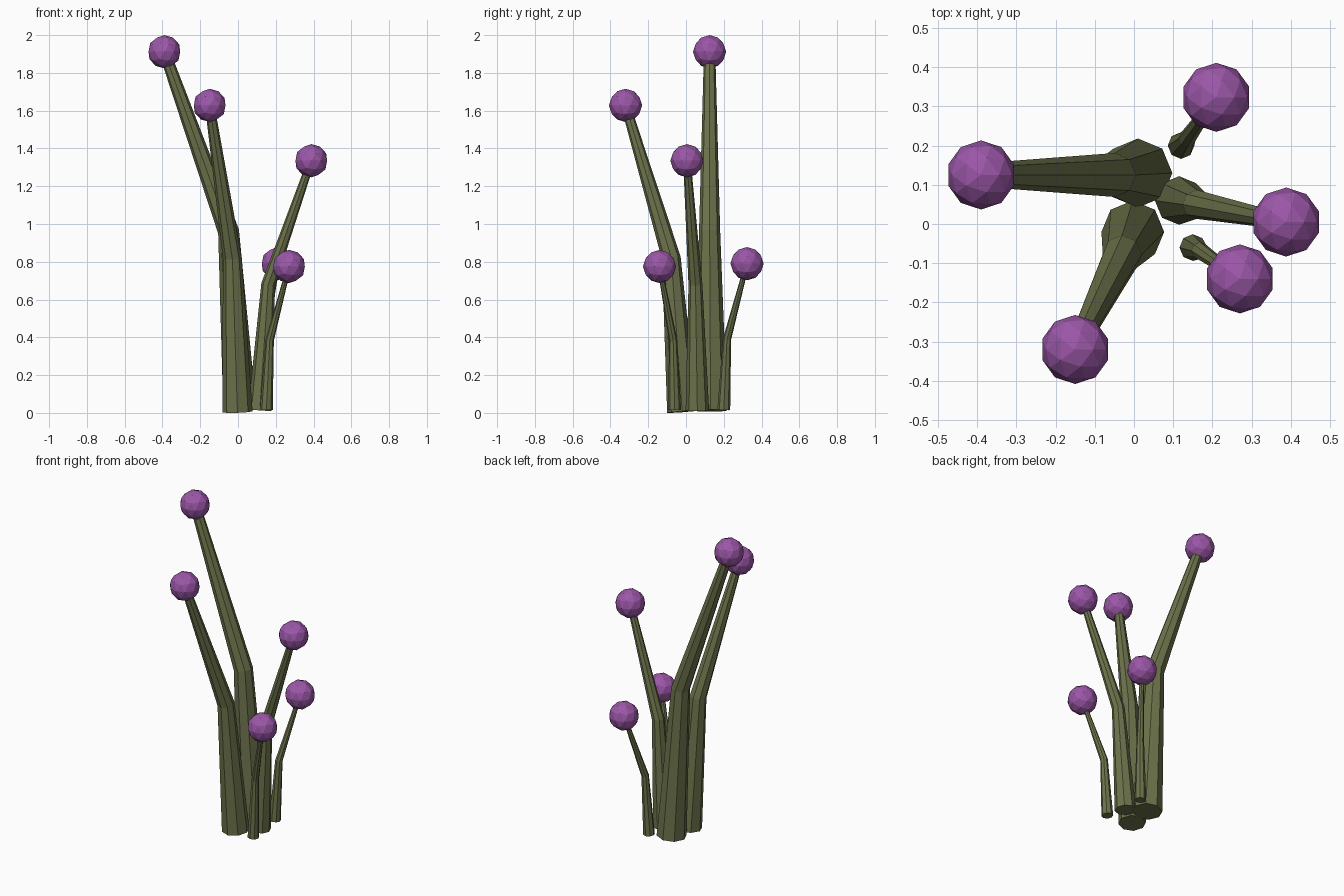
import bpy, bmesh, math
from mathutils import Vector, Matrix

if "Cube" in bpy.data.objects:
    bpy.data.objects.remove(bpy.data.objects["Cube"])


def material(name, rgb):
    m = bpy.data.materials.new(name)
    m.diffuse_color = (*rgb, 1)
    m.use_nodes = True
    m.node_tree.nodes["Principled BSDF"].inputs["Base Color"].default_value = m.diffuse_color
    return m


STEM_GREEN = material("olive_green", (0.15, 0.17, 0.07))
BALL_PURPLE = material("purple", (0.33, 0.095, 0.39))
SIDES = 8
BALL_R = 0.088


def finish(bm, name, mat):
    bmesh.ops.recalc_face_normals(bm, faces=bm.faces)
    mesh = bpy.data.meshes.new(name)
    bm.to_mesh(mesh)
    bm.free()
    mesh.materials.append(mat)
    bpy.context.collection.objects.link(bpy.data.objects.new(name, mesh))


def stem(name, points, radii):
    """Tapered bent tube: one ring per point, tilted to the bend."""
    bm = bmesh.new()
    p = [Vector(q) for q in points]
    low, high = (p[1] - p[0]).normalized(), (p[2] - p[1]).normalized()
    rings = []
    for c, r, d in zip(p, radii, (low, (low + high).normalized(), high)):
        tilt = Vector((0, 0, 1)).rotation_difference(d)
        rings.append([bm.verts.new(c + tilt @ Vector((r * math.cos(a), r * math.sin(a), 0)))
                      for a in (math.tau * i / SIDES for i in range(SIDES))])
    for a, b in zip(rings, rings[1:]):
        for i in range(SIDES):
            j = (i + 1) % SIDES
            bm.faces.new((a[i], a[j], b[j], b[i]))
    bm.faces.new(rings[0][::-1])
    bm.faces.new(rings[-1])
    finish(bm, name, STEM_GREEN)


def ball(name, centre):
    bm = bmesh.new()
    bmesh.ops.create_icosphere(bm, subdivisions=2, radius=BALL_R,
                               matrix=Matrix.Translation(centre))
    finish(bm, name, BALL_PURPLE)


# Each stalk: base, bend, ball centre, radii at base / bend / tip
STALKS = {
    "tallest": ((0.01, 0.13, 0.012), (-0.05, 0.125, 0.96), (-0.39, 0.125, 1.912), (0.088, 0.056, 0.03)),
    "tall": ((-0.003, -0.02, 0.006), (-0.03, -0.078, 0.82), (-0.15, -0.32, 1.628), (0.08, 0.05, 0.025)),
    "middle": ((0.115, 0.06, 0.014), (0.16, 0.05, 0.68), (0.388, 0.005, 1.335), (0.062, 0.037, 0.02)),
    "short_back": ((0.12, 0.2, 0.016), (0.135, 0.217, 0.39), (0.21, 0.323, 0.79), (0.034, 0.022, 0.012)),
    "short_front": ((0.15, -0.06, 0.016), (0.168, -0.068, 0.385), (0.27, -0.14, 0.775), (0.034, 0.022, 0.012)),
}
for name, (base, bend, tip, radii) in STALKS.items():
    stem(name + "_stem", (base, bend, tip), radii)
    ball(name + "_ball", tip)
